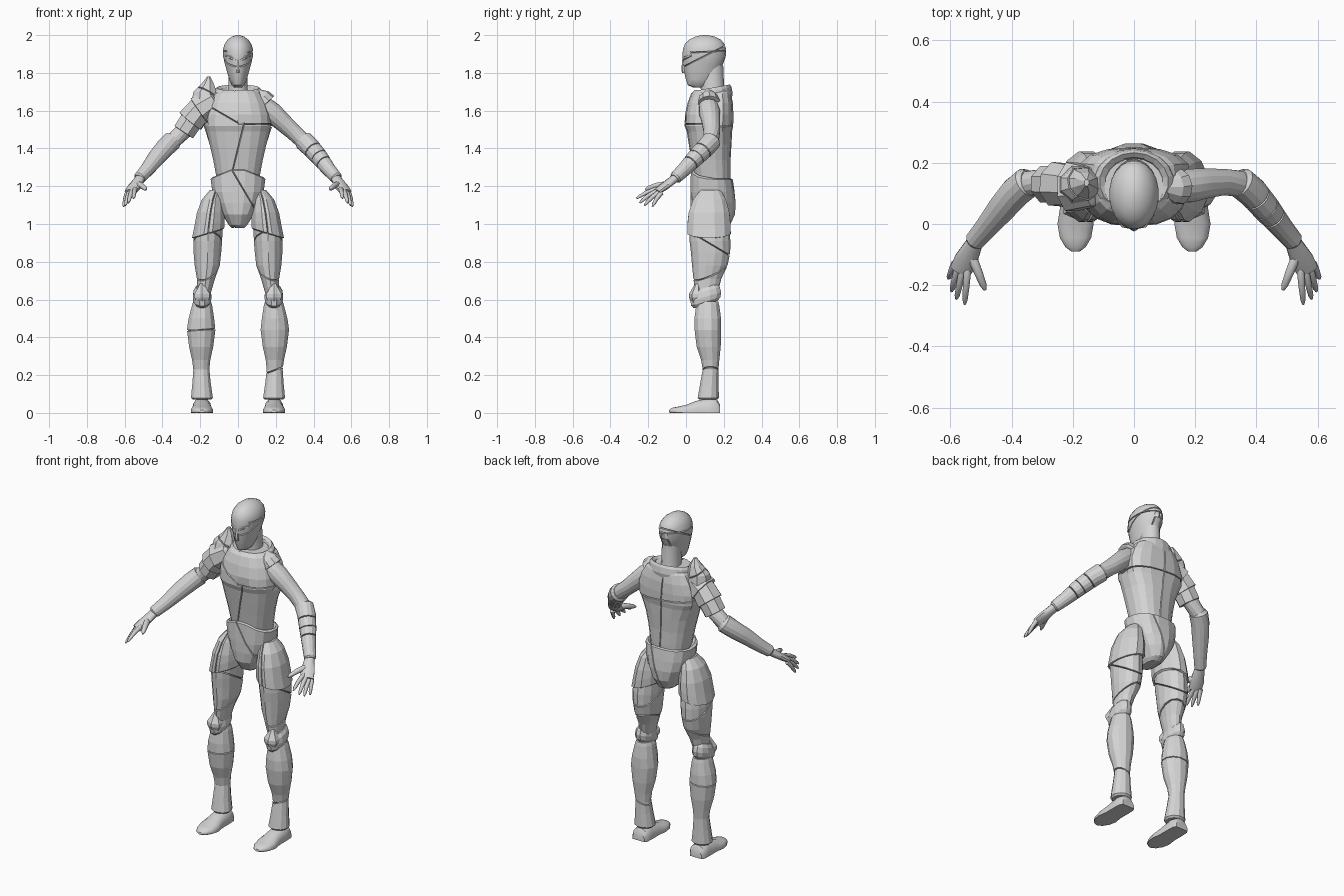
import bpy, bmesh, math
from mathutils import Vector as V

GREY = bpy.data.materials.new("armour_grey")
GREY.diffuse_color = (0.66, 0.66, 0.66, 1)


def front(c):
    return c.y < .13


def back(c):
    return c.y > .13


def groove(bm, point, normal, keep=None, w=0.003, depth=0.012):
    """Cut a V-shaped seam along a plane, on the faces that keep() accepts."""
    n, p = V(normal).normalized(), V(point)
    cut = []
    for off in (-w, w, 0):
        faces = [f for f in bm.faces if keep is None or keep(f.calc_center_median())]
        geom = set(faces)
        for f in faces:
            geom.update(f.edges)
            geom.update(f.verts)
        r = bmesh.ops.bisect_plane(bm, geom=list(geom), plane_co=p + n * off,
                                   plane_no=n, dist=1e-5)
        cut = [v for v in r["geom_cut"] if isinstance(v, bmesh.types.BMVert)]
    bm.normal_update()
    moves = [(v, v.normal.copy()) for v in cut]
    for v, vn in moves:
        v.co -= vn * depth


def loft(name, rings, sides=14, path=False, power=1.0, smooth=None,
         shape=None, seams=()):
    """Skin elliptical rings (centre, a, b), level or following the path."""
    bm = bmesh.new()
    loops = []
    cs = [V(r[0]) for r in rings]
    for i, (_, a, b) in enumerate(rings):
        u, v = V((1, 0, 0)), V((0, 1, 0))
        if path:
            d = (cs[min(i + 1, len(cs) - 1)] - cs[max(i - 1, 0)]).normalized()
            u = d.cross(V((0, 0, 1))).normalized()
            v = u.cross(d)
        loop = []
        for k in range(sides):
            t = 2 * math.pi * (k + 0.5) / sides
            c, s = math.cos(t), math.sin(t)
            co = (cs[i] + u * a * math.copysign(abs(c) ** power, c)
                  + v * b * math.copysign(abs(s) ** power, s))
            loop.append(bm.verts.new(shape(co) if shape else co))
        loops.append(loop)
    for p, q in zip(loops, loops[1:]):
        for k in range(sides):
            j = (k + 1) % sides
            bm.faces.new((p[k], p[j], q[j], q[k]))
    bm.faces.new(loops[0])
    bm.faces.new(loops[-1])
    bmesh.ops.recalc_face_normals(bm, faces=bm.faces)
    for s in seams:
        groove(bm, *s)
    me = bpy.data.meshes.new(name)
    bm.to_mesh(me)
    bm.free()
    me.materials.append(GREY)
    ob = bpy.data.objects.new(name, me)
    bpy.context.collection.objects.link(ob)
    if smooth:
        bpy.ops.object.select_all(action='DESELECT')
        ob.select_set(True)
        bpy.context.view_layer.objects.active = ob
        bpy.ops.object.shade_smooth_by_angle(angle=math.radians(smooth))
    return ob


def level(rows):
    """Rows of (z, cx, cy, rx, ry) to level rings."""
    return [((x, y, z), a, b) for z, x, y, a, b in rows]


def tube(name, rows, **kw):
    """Rows of (x, y, z, r) to a round tube along its path."""
    return loft(name, [((x, y, z), r, r) for x, y, z, r in rows], path=True, **kw)


# Head, neck and face
loft("head", level([
    (1.722, 0, .065, .018, .025), (1.735, 0, .07, .034, .06), (1.765, 0, .077, .047, .078),
    (1.81, 0, .085, .060, .096), (1.85, 0, .09, .071, .107), (1.885, 0, .096, .079, .114),
    (1.92, 0, .098, .081, .115), (1.95, 0, .099, .073, .107), (1.975, 0, .1, .056, .085),
    (1.992, 0, .1, .033, .052), (2.0, 0, .1, .01, .015)]), sides=22, smooth=35,
    seams=[((0, 0, 1.84), (0, -.45, .9)),
           ((0, 0, 1.91), (.05, -.05, 1), lambda c: c.y > .03),
           ((.03, .2, 1.8), (1, 0, .1), lambda c: c.y > .13 and c.z < 1.9),
           ((-.03, .2, 1.8), (1, 0, -.1), lambda c: c.y > .13 and c.z < 1.9)])
loft("neck", level([(1.62, 0, .15, .065, .07), (1.72, 0, .14, .052, .062),
                    (1.84, 0, .135, .05, .062)]), smooth=40)
loft("nose", level([(1.80, 0, -.008, .013, .012), (1.815, 0, -.012, .013, .013),
                    (1.87, 0, -.010, .006, .010)]), sides=6)
for s, side in ((1, "left"), (-1, "right")):
    tube(side + "_brow", [(s * .010, -.010, 1.865, .007), (s * .035, -.004, 1.88, .009),
                          (s * .062, .03, 1.892, .006)], sides=6, smooth=40)


# Torso, with a broader upper back, then collar and pelvis
def broad_back(c):
    k = min(1, max(0, (c.y - .13) / .08)) * min(1, max(0, (c.z - 1.42) / .12))
    return V((c.x * (1 + .2 * k), c.y, c.z))


loft("torso", level([
    (1.20, 0, .142, .108, .092), (1.26, 0, .138, .118, .098), (1.34, 0, .132, .133, .104),
    (1.42, 0, .128, .152, .113), (1.49, 0, .124, .168, .120), (1.52, 0, .121, .176, .129),
    (1.58, 0, .123, .172, .128), (1.64, 0, .128, .153, .120), (1.69, 0, .133, .126, .106),
    (1.71, 0, .138, .10, .092)]), sides=18, power=.82, shape=broad_back,
    seams=[((0, 0, 1.535), (.5, 0, .86), lambda c: c.y < .13 and c.x < .02 and c.z > 1.49),
           ((.0, 0, 1.53), (0, 0, 1), lambda c: c.y < .13 and c.x > .01),
           ((.0, 0, 1.40), (.97, 0, -.24), lambda c: c.y < .13 and c.z < 1.53),
           ((0, .2, 1.53), (.08, 0, 1), back), ((0, .2, 1.4), (1, 0, .06), back)])
loft("collar", level([(1.63, 0, .135, .120, .105), (1.67, 0, .135, .136, .112),
                      (1.705, 0, .137, .128, .104), (1.72, 0, .138, .113, .095),
                      (1.71, 0, .138, .096, .08), (1.66, 0, .138, .07, .068)]),
     sides=18, shape=lambda c: V((c.x, c.y, c.z + (c.y - .13) * .18)))
loft("pelvis", level([
    (.980, 0, .145, .035, .06), (.995, 0, .145, .05, .09), (1.05, 0, .143, .085, .118),
    (1.11, 0, .143, .118, .122), (1.17, 0, .14, .138, .119), (1.235, 0, .137, .147, .113),
    (1.24, 0, .137, .135, .104), (1.21, 0, .137, .11, .085)]), sides=16, power=.85,
    shape=lambda c: V((c.x, c.y, c.z + (max(0, .062 - abs(c.x) * .4)
                                        if c.z > 1.2 and c.y < .13 else 0))),
    seams=[((.06, 0, 1.13), (.85, 0, .5), front), ((.02, .2, 1.1), (.9, 0, -.3), back)])

# Legs
for s, side in ((1, "left"), (-1, "right")):
    def mirrored(rows):
        return level([(z, s * x, y, a, b) for z, x, y, a, b in rows])

    loft(side + "_hip_guard", mirrored([
        (1.18, .115, .13, .035, .055), (1.13, .135, .125, .058, .09),
        (1.06, .145, .122, .075, .112), (1.0, .152, .122, .084, .118),
        (.955, .158, .122, .088, .119), (.95, .158, .122, .078, .106)]), sides=12,
        shape=lambda c: V((c.x, c.y, c.z + (abs(c.x) - .15) * (-.3 if c.z < 1.03 else 0))),
        seams=[((s * .15, 0, 1.05), (s, .25, .1), front)])
    loft(side + "_thigh", mirrored([
        (.98, .156, .122, .076, .106), (.91, .160, .127, .078, .108),
        (.85, .162, .13, .075, .104), (.78, .163, .126, .068, .094),
        (.71, .170, .113, .049, .074), (.63, .180, .108, .036, .058)]),
        seams=[((s * .16, .12, .90), (0, .5, .85)), ((s * .16, .12, .74), (s * .3, -.35, .9))])
    loft(side + "_knee_guard", mirrored([
        (.665, .188, .105, .036, .058), (.645, .19, .105, .046, .076),
        (.615, .19, .105, .051, .084), (.59, .19, .105, .048, .08),
        (.575, .19, .105, .036, .066)]), sides=12,
        shape=lambda c: V((c.x, c.y, c.z + (c.y - .105) * .3)))
    loft(side + "_kneecap", mirrored([
        (.555, .19, .05, .014, .012), (.61, .19, .05, .046, .034),
        (.63, .19, .05, .046, .034), (.685, .19, .06, .012, .012)]), sides=6)
    loft(side + "_shin", mirrored([
        (.59, .19, .115, .048, .058), (.57, .19, .115, .055, .063), (.5, .194, .115, .070, .073),
        (.44, .195, .116, .078, .073), (.35, .195, .120, .066, .066),
        (.28, .195, .128, .050, .050), (.23, .194, .130, .044, .043),
        (.16, .193, .124, .050, .050), (.08, .191, .118, .060, .058),
        (.07, .191, .118, .050, .048)]), sides=12,
        seams=[((s * .19, .12, .44 if s < 0 else .225), (-.06 if s < 0 else -.35, 0, 1))])
    # Foot runs heel to toe with a flat sole
    foot = [(.18, .04, .045), (.165, .05, .07), (.12, .052, .08), (.05, .052, .063),
            (0, .060, .043), (-.045, .052, .033), (-.075, .034, .027), (-.09, .014, .015)]
    loft(side + "_foot", [((s * .191, y, .008), w, h - .008) for y, w, h in foot],
         sides=16, path=True, smooth=40, power=.85,
         shape=lambda c: V((c.x, c.y, max(0, c.z))))

# Arms and hands
for s, side in ((1, "left"), (-1, "right")):
    def arm(name, rows, **kw):
        return tube(side + "_" + name, [(s * x, y, z, r) for x, y, z, r in rows], **kw)

    arm("upper_arm", [(.11, .118, 1.645, .035), (.135, .12, 1.625, .052),
                      (.18, .125, 1.59, .056), (.23, .132, 1.545, .050),
                      (.29, .137, 1.49, .044), (.345, .132, 1.44, .043),
                      (.385, .105, 1.405, .038)], smooth=20)
    bands = [((s * x, y, z), (s * .52, -.58, -.62)) for x, y, z in
             ((.40, .088, 1.39), (.43, .053, 1.354), (.455, .024, 1.323))]
    arm("forearm", [(.342, .137, 1.445, .042), (.348, .135, 1.44, .052),
                    (.385, .105, 1.405, .051), (.43, .053, 1.354, .047),
                    (.48, -.008, 1.29, .038), (.52, -.055, 1.245, .033),
                    (.524, -.06, 1.24, .026)], smooth=20, seams=bands if s > 0 else ())
    # Palm is flattened across the hand
    palm = [((.512, -.045, 1.252), .025, .024), ((.53, -.08, 1.225), .032, .022),
            ((.55, -.12, 1.195), .040, .020), ((.568, -.155, 1.17), .037, .015)]
    loft(side + "_palm", [((s * c[0], c[1], c[2]), a, b) for c, a, b in palm],
         sides=10, path=True, smooth=50)
    fingers = {"index": ((.545, -.163, 1.183), (.553, -.262, 1.135)),
               "middle": ((.562, -.160, 1.172), (.580, -.245, 1.112)),
               "ring": ((.577, -.150, 1.163), (.596, -.220, 1.098)),
               "little": ((.588, -.135, 1.160), (.606, -.178, 1.092)),
               "thumb": ((.530, -.105, 1.210), (.486, -.215, 1.182))}
    for name, (a, b) in fingers.items():
        a, b = V(a), V(b)
        fat = 1.35 if name == "thumb" else 1
        rows = []
        for t, r in ((-.15, .012), (0, .013), (.45, .0115), (.85, .009), (1, .004)):
            c = a.lerp(b, t) + V((0, 0, .025 * t * (1 - t)))
            rows.append((*c, r * fat))
        arm(name + "_finger", rows, sides=8, smooth=50)

# Layered shoulder armour on the right arm
plates = [("upper", (-.125, .12, 1.655), (-.205, .122, 1.60), .066, .086),
          ("middle", (-.195, .125, 1.615), (-.252, .13, 1.545), .070, .077),
          ("lower", (-.235, .13, 1.565), (-.287, .13, 1.487), .066, .064)]
for name, a, b, r0, r1 in plates:
    a, b = V(a), V(b)
    rows = [(*a.lerp(b, t), r) for t, r in
            ((-.1, r0 * .7), (0, r0), (1, r1), (1.02, r1 * .85))]
    tube(name + "_shoulder_plate", rows, sides=8)
loft("shoulder_peak", level([(1.63, -.175, .125, .08, .072), (1.70, -.175, .13, .066, .055),
                             (1.745, -.160, .135, .034, .034), (1.782, -.155, .135, .008, .012)]),
     sides=8, seams=[((-.17, .13, 1.70), (.5, .2, .9))])
# Smaller strap over the left shoulder
tube("left_shoulder_strap", [(.095, .12, 1.69, .03), (.125, .12, 1.665, .053),
                             (.145, .122, 1.64, .060), (.149, .122, 1.636, .05)], sides=10)
